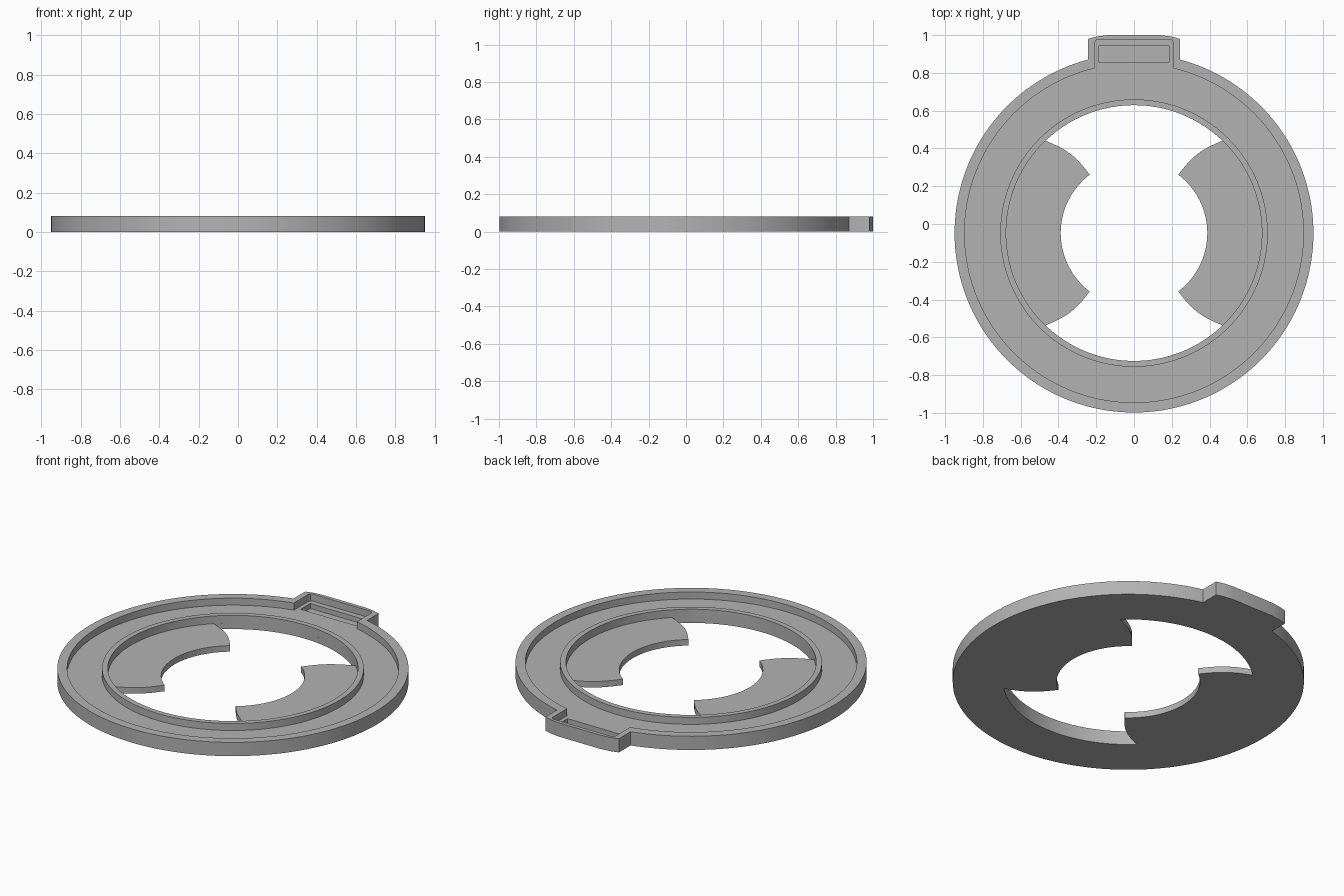
import bpy, bmesh
from math import sin, cos, radians, degrees, acos, asin, pi
from mathutils import Vector

if "Cube" in bpy.data.objects:
    bpy.data.objects.remove(bpy.data.objects["Cube"])

CENTRE_Y = -0.048
HEIGHT, FLOOR, BLADE = 0.082, 0.04, 0.036
RIM, RIM_IN, RING, HOLE, BLADE_IN = 0.95, 0.897, 0.708, 0.677, 0.388

grey = bpy.data.materials.new("plain grey")
grey.use_nodes = True
colour = (0.45, 0.45, 0.45, 1)
grey.diffuse_color = colour
grey.node_tree.nodes["Principled BSDF"].inputs["Base Color"].default_value = colour


def arc(radius, start, end, steps):
    """Points on a circle, angles in degrees."""
    angles = [radians(start + (end - start) * i / steps) for i in range(steps + 1)]
    return [Vector((radius * cos(a), radius * sin(a))) for a in angles]


def mirror_x(half):
    """Close an outline whose first and last points lie on the y axis."""
    return half + [Vector((-p.x, p.y)) for p in reversed(half[1:-1])]


def prism(name, outline, low, high):
    bm = bmesh.new()
    face = bm.faces.new([bm.verts.new((p.x, p.y + CENTRE_Y, low)) for p in outline])
    top = bmesh.ops.extrude_face_region(bm, geom=[face])["geom"]
    verts = [v for v in top if isinstance(v, bmesh.types.BMVert)]
    bmesh.ops.translate(bm, verts=verts, vec=(0, 0, high - low))
    bmesh.ops.recalc_face_normals(bm, faces=bm.faces)
    mesh = bpy.data.meshes.new(name)
    bm.to_mesh(mesh)
    bm.free()
    mesh.materials.append(grey)
    obj = bpy.data.objects.new(name, mesh)
    bpy.context.collection.objects.link(obj)
    return obj


def combine(body, tool, operation):
    """Apply a boolean and remove the tool."""
    mod = body.modifiers.new(tool.name, "BOOLEAN")
    mod.operation, mod.object, mod.solver = operation, tool, "EXACT"
    bpy.context.view_layer.objects.active = body
    bpy.ops.object.modifier_apply(modifier=mod.name)
    bpy.data.objects.remove(tool)


def with_tab(radius, tab):
    """Round outline with a tab at the back."""
    meet = degrees(acos(tab[0][0] / radius))
    return mirror_x(arc(radius, -90, meet, 72) + [Vector(p) for p in tab])


# Round body with a tab
body = prism("ring_body", with_tab(
    RIM, [(0.243, 1.028), (0.2, 1.04), (0.14, 1.048), (0, 1.048)]), 0, HEIGHT)

# Sunken channel, which runs into the tab
combine(body, prism("channel", with_tab(
    RIM_IN, [(0.208, 1.008), (0.202, 1.02), (0.188, 1.026), (0, 1.026)]),
    FLOOR, 0.2), "DIFFERENCE")

# Raised inner ring
combine(body, prism("inner_ring", arc(RING, 0, 357.5, 143), 0.02, HEIGHT), "UNION")

# Round well above the two blades
combine(body, prism("well", arc(HOLE, 0, 357.5, 143), BLADE, 0.2), "DIFFERENCE")

# Opening between the blades, with bowed blade ends
tip_angle, root_angle = 52.8, 46.2
tip = arc(BLADE_IN, tip_angle, tip_angle, 1)[0]
root = arc(HOLE, root_angle, root_angle, 1)[0]
along = root - tip
outward = Vector((-along.y, along.x)).normalized()
end = [tip + along * (i / 10) + outward * 0.025 * sin(pi * i / 10) for i in range(1, 10)]
quarter = arc(BLADE_IN, 0, tip_angle, 24) + end + arc(HOLE, root_angle, 90, 18)
half = [Vector((p.x, -p.y)) for p in reversed(quarter[1:])] + quarter
combine(body, prism("opening", mirror_x(half), -0.1, 0.06), "DIFFERENCE")

# Rectangular recess in the tab
slot = [Vector(p) for p in ((-0.184, 0.903), (0.184, 0.903), (0.184, 0.993), (-0.184, 0.993))]
combine(body, prism("tab_recess", slot, 0.01, 0.2), "DIFFERENCE")

bpy.ops.object.select_all(action="DESELECT")
body.select_set(True)
bpy.context.view_layer.objects.active = body
bpy.ops.object.shade_smooth_by_angle(angle=radians(30))
